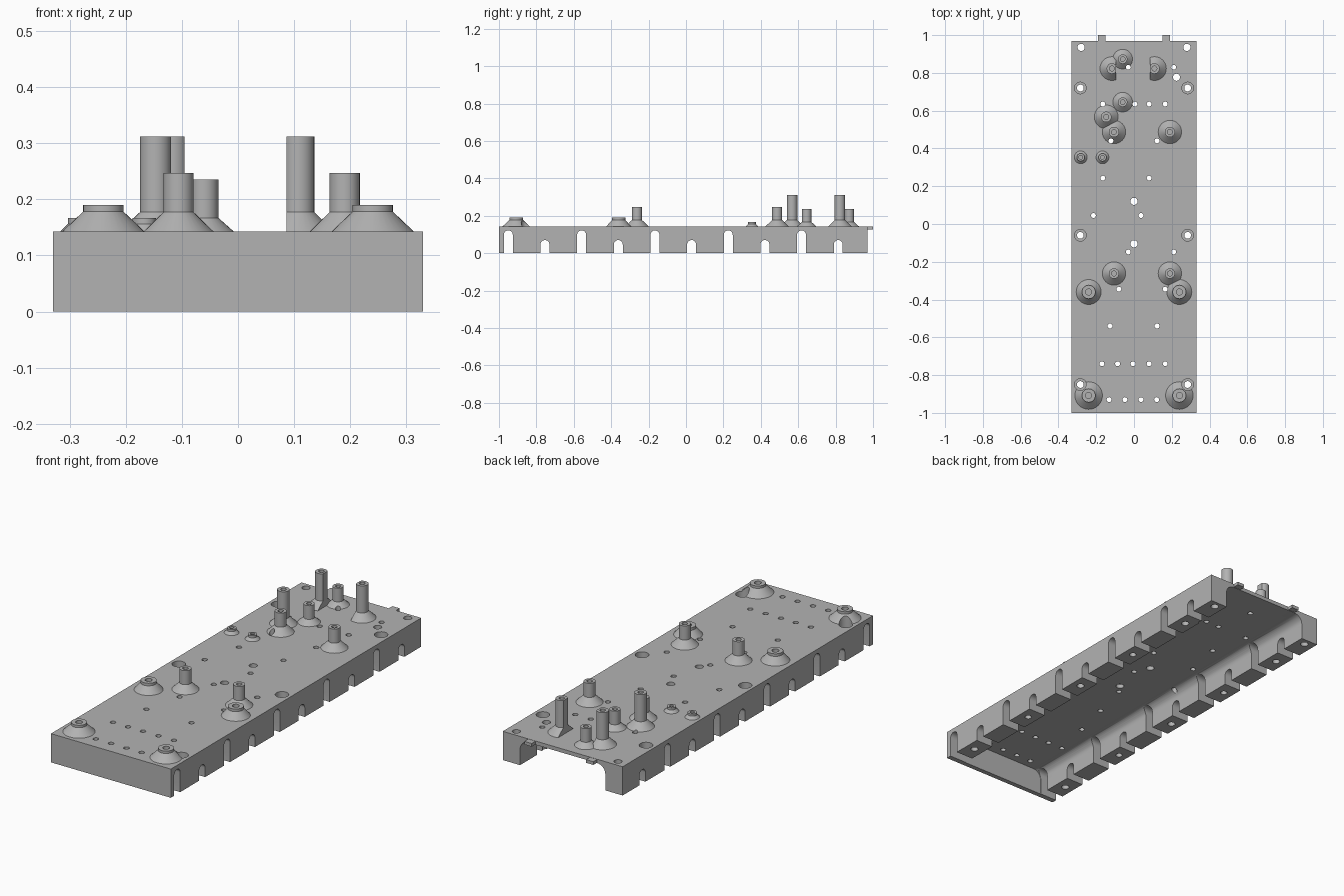
import bpy
import bmesh
from math import pi, cos, sin, radians
from mathutils import Matrix, Vector

cube = bpy.data.objects.get("Cube")
if cube:
    bpy.data.objects.remove(cube, do_unlink=True)

grey = bpy.data.materials.new("plain grey")
grey.use_nodes = True
grey.diffuse_color = (0.45, 0.45, 0.45, 1)
grey.node_tree.nodes["Principled BSDF"].inputs["Base Color"].default_value = grey.diffuse_color

TOP = 0.143


def add_box(bm, x0, x1, y0, y1, z0, z1):
    m = Matrix.Translation(((x0 + x1) / 2, (y0 + y1) / 2, (z0 + z1) / 2))
    bmesh.ops.create_cube(bm, size=1, matrix=m @ Matrix.Diagonal((x1 - x0, y1 - y0, z1 - z0, 1)))


def add_prism(bm, points, offset):
    """Extrude a closed outline along an offset."""
    face = bm.faces.new([bm.verts.new(p) for p in points])
    new = bmesh.ops.extrude_face_region(bm, geom=[face])["geom"]
    bmesh.ops.translate(bm, vec=offset, verts=[v for v in new if isinstance(v, bmesh.types.BMVert)])


def add_lathe(bm, x, y, profile, sides):
    """Revolve (radius, z) points and close both ends."""
    rings = [[bm.verts.new((x + r * cos(2 * pi * i / sides), y + r * sin(2 * pi * i / sides), z))
              for i in range(sides)] for r, z in profile]
    for a, b in zip(rings, rings[1:]):
        for i in range(sides):
            j = (i + 1) % sides
            bm.faces.new((a[i], a[j], b[j], b[i]))
    bm.faces.new(rings[0])
    bm.faces.new(rings[-1])


def finish(bm, name, cutter=False):
    bmesh.ops.recalc_face_normals(bm, faces=bm.faces)
    mesh = bpy.data.meshes.new(name)
    bm.to_mesh(mesh)
    bm.free()
    mesh.materials.append(grey)
    obj = bpy.data.objects.new(name, mesh)
    bpy.context.collection.objects.link(obj)
    if cutter:
        obj.hide_render = True
        obj.hide_viewport = True
        obj.display_type = 'WIRE'
    return obj


def cut(obj, cutters):
    bpy.context.view_layer.objects.active = obj
    for c in cutters:
        mod = obj.modifiers.new(c.name, 'BOOLEAN')
        mod.operation = 'DIFFERENCE'
        mod.solver = 'EXACT'
        mod.object = c
        bpy.ops.object.modifier_apply(modifier=mod.name)


def smooth(obj):
    bpy.ops.object.select_all(action='DESELECT')
    obj.select_set(True)
    bpy.context.view_layer.objects.active = obj
    bpy.ops.object.shade_smooth_by_angle(angle=radians(30))


# Underside channel with rounded upper corners
HALF, CEIL, FILLET = 0.235, 0.124, 0.045
arc = [(HALF - FILLET + FILLET * cos(a), CEIL - FILLET + FILLET * sin(a))
       for a in [pi / 2 * i / 8 for i in range(9)]]
outline = [(HALF, -0.1)] + arc
outline += [(-x, z) for x, z in reversed(outline)]
bm = bmesh.new()
add_prism(bm, [(x, -0.976, z) for x, z in outline], Vector((0, 2.2, 0)))
channel = finish(bm, "channel_cutter", True)

# Round-topped side slots, alternating tall and short
bm = bmesh.new()
for i in range(10):
    y, top, r = -0.95 + 0.196 * i, (0.07 if i % 2 else 0.122), 0.024
    shape = [(y + r, -0.1)]
    shape += [(y + r * cos(pi * k / 12), top - r + r * sin(pi * k / 12)) for k in range(13)]
    shape += [(y - r, -0.1)]
    add_prism(bm, [(-0.5, a, b) for a, b in shape], Vector((1, 0, 0)))
slots = finish(bm, "slot_cutter", True)

# Small drilled holes, listed as rows: y, then x positions
rows = [
    (0.83, (-0.03, 0.21)), (0.635, (-0.165, 0.005, 0.08, 0.165)),
    (0.44, (-0.122, 0.122)), (0.243, (-0.165, 0.08)),
    (0.045, (-0.215, 0.037)), (-0.148, (-0.03, 0.21)),
    (-0.345, (-0.08, 0.165)), (-0.54, (-0.127, 0.122)),
    (-0.74, (-0.17, -0.087, -0.005, 0.08, 0.165)),
    (-0.93, (-0.132, -0.048, 0.037, 0.12)),
]
bm = bmesh.new()
for y, xs in rows:
    for x in xs:
        add_lathe(bm, x, y, [(0.013, -0.1), (0.013, 0.2)], 16)
for x, y in [(0.225, 0.777), (0, 0.12), (0, -0.105), (-0.28, 0.935), (0.28, 0.935)]:
    add_lathe(bm, x, y, [(0.019, -0.1), (0.019, 0.2)], 20)
for x in (-0.284, 0.284):
    # Counterbored mounting holes
    for y in (0.72, -0.06, -0.85):
        add_lathe(bm, x, y, [(0.018, -0.1), (0.018, 0.06), (0.031, 0.06), (0.031, 0.2)], 24)
    # Blind holes in the feet
    for y in (0.33, -0.45):
        add_lathe(bm, x, y, [(0.016, -0.1), (0.016, 0.08)], 20)
holes = finish(bm, "hole_cutter", True)

# Base plate
bm = bmesh.new()
add_box(bm, -0.33, 0.33, -1, 0.97, 0, TOP)
base = finish(bm, "base_plate")
cut(base, [channel, slots, holes])
smooth(base)

# Rear locating tabs
for side, x in (("right", -0.17), ("left", 0.17)):
    bm = bmesh.new()
    add_box(bm, x - 0.02, x + 0.02, 0.95, 1.0, 0.126, TOP - 0.001)
    finish(bm, side + "_rear_tab")

# Standoffs: cone radius, post radius, cone top, post top, bore radius
KINDS = {
    "tall": (0.063, 0.028, 0.177, 0.312, 0.013),
    "medium": (0.062, 0.027, 0.177, 0.247, 0.013),
    "slim": (0.052, 0.025, 0.167, 0.235, 0.012),
    "low": (0.066, 0.036, 0.177, 0.19, 0.016),
    "wide": (0.073, 0.036, 0.178, 0.19, 0.016),
    "small": (0.034, 0.021, 0.156, 0.167, 0.01),
}
PLACES = {
    "tall": [(-0.147, 0.567), (-0.117, 0.823), (0.108, 0.823)],
    "medium": [(-0.106, 0.487), (0.19, 0.487), (-0.106, -0.262), (0.19, -0.262)],
    "slim": [(-0.06, 0.873), (-0.06, 0.645)],
    "low": [(-0.24, -0.36), (0.24, -0.36)],
    "wide": [(-0.24, -0.908), (0.24, -0.908)],
    "small": [(-0.282, 0.353), (-0.167, 0.353)],
}
for kind, (foot, post, shoulder, top, bore) in KINDS.items():
    for n, (x, y) in enumerate(PLACES[kind]):
        bm = bmesh.new()
        add_lathe(bm, x, y, [(foot, TOP - 0.003), (foot, TOP), (post, shoulder), (post, top),
                             (bore, top), (bore, TOP + 0.01)], 32)
        # The rear tall pair is sliced flat on the inner side
        if kind == "tall" and n > 0:
            inner = 1 if x < 0 else -1
            res = bmesh.ops.bisect_plane(bm, geom=bm.verts[:] + bm.edges[:] + bm.faces[:],
                                         plane_co=(x + inner * 0.022, y, 0),
                                         plane_no=(inner, 0, 0), clear_outer=True)
            rim = [e for e in res["geom_cut"] if isinstance(e, bmesh.types.BMEdge)]
            bmesh.ops.contextual_create(bm, geom=rim)
        standoff = finish(bm, f"{kind}_standoff_{n + 1}")
        cut(standoff, [holes])
        smooth(standoff)
